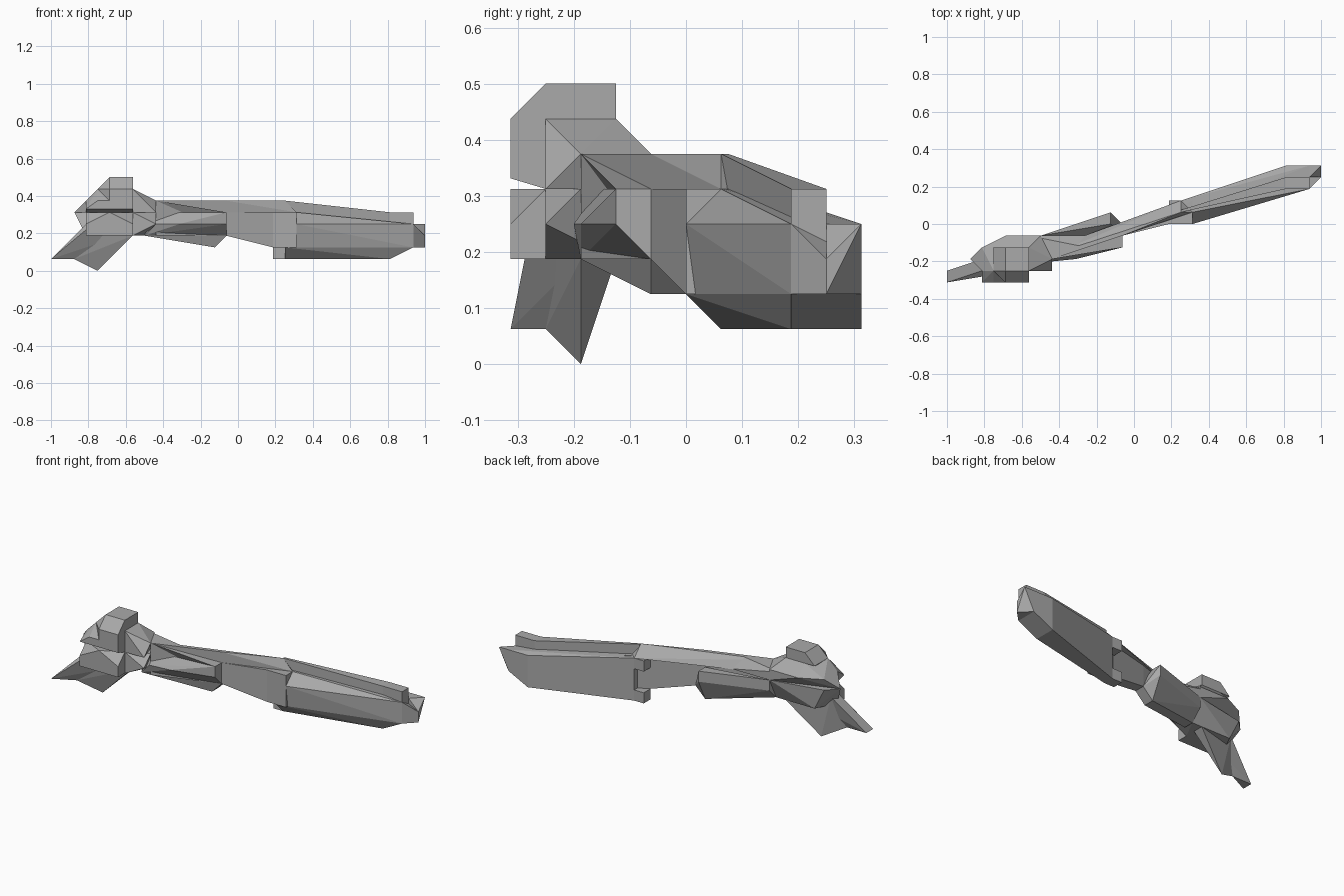
import bpy
import bmesh

default = bpy.data.objects.get("Cube")
if default:
    bpy.data.objects.remove(default, do_unlink=True)

UNIT = 1 / 16  # every corner sits on a coarse modelling grid

grey = bpy.data.materials.new("plain grey")
grey.use_nodes = True
colour = (0.4, 0.4, 0.4, 1)
grey.diffuse_color = colour
grey.node_tree.nodes["Principled BSDF"].inputs["Base Color"].default_value = colour


def finish(name, bm):
    """Turn a bmesh in grid units into a flat shaded object."""
    bmesh.ops.scale(bm, vec=(UNIT, UNIT, UNIT), verts=bm.verts)
    bmesh.ops.recalc_face_normals(bm, faces=bm.faces)
    mesh = bpy.data.meshes.new(name)
    bm.to_mesh(mesh)
    bm.free()
    mesh.materials.append(grey)
    obj = bpy.data.objects.new(name, mesh)
    bpy.context.collection.objects.link(obj)
    return obj


def faceted(name, points):
    """Faceted solid wrapped around a few corner points."""
    bm = bmesh.new()
    for p in points:
        bm.verts.new(p)
    result = bmesh.ops.convex_hull(bm, input=bm.verts)
    loose = set(result["geom_interior"]) | set(result["geom_unused"])
    verts = [v for v in loose if isinstance(v, bmesh.types.BMVert)]
    bmesh.ops.delete(bm, geom=verts, context="VERTS")
    bmesh.ops.dissolve_limit(bm, angle_limit=0.01, verts=bm.verts, edges=bm.edges)
    return finish(name, bm)


def beam(name, sections):
    """Rectangular beam through sections given as x, front, back, bottom, top."""
    bm = bmesh.new()
    rings = []
    for x, front, back, low, high in sections:
        corners = ((front, low), (back, low), (back, high), (front, high))
        rings.append([bm.verts.new((x, y, z)) for y, z in corners])
    for a, b in zip(rings, rings[1:]):
        for i in range(4):
            j = (i + 1) % 4
            bm.faces.new((a[i], a[j], b[j], b[i]))
    bm.faces.new(rings[0])
    bm.faces.new(rings[-1])
    return finish(name, bm)


# Central spine, ridged along the top
beam("spine_wall", [
    (-7, -3, -2, 3, 5),
    (-1, -1, 0, 3, 5),
    (3, 0, 1, 2, 5),
    (5, 0, 2, 2, 5),
])
faceted("spine_ridge", [
    (-7, -3, 6), (-7, -2.6, 6), (-7, -3, 5), (-7, -2, 5),
    (-1, -1, 6), (-1, -1, 5), (-1, 0, 5),
    (4, 1, 6), (3, 0.4, 5), (3, 1, 5), (4, 2, 5), (5, 1, 5),
])

# Raised rail running on to the far end
beam("top_rail", [
    (4, 1, 1.2, 4, 6),
    (13, 3, 4, 4, 5),
    (15, 3, 4, 4, 5),
])

# Deep casing around the far half, bevelled underneath, sloping on top
faceted("casing", [
    (4, 0, 2), (4, 0, 4), (4, 1, 1), (4, 2, 1), (4, 2, 5),
    (5, 0, 4), (5, 1, 5),
    (13, 3, 1), (13, 3, 4), (13, 5, 1), (13, 5, 4),
    (15, 3, 2), (15, 3, 4), (15, 4, 4), (15, 5, 2), (15, 5, 4),
])
# Pointed tip of the casing
faceted("casing_tip", [
    (15, 3, 2), (15, 3, 4), (15, 4, 2), (15, 4, 3.5),
    (16, 4, 2), (16, 4, 3),
])
faceted("casing_tip_back", [
    (15, 4, 2), (15, 5, 2), (15, 4, 4), (15, 5, 4),
    (16, 4, 2), (16, 4, 3), (16, 5, 4),
])
# Small lugs at the near end of the casing
for lug, low in (("lower_lug", 1), ("upper_lug", 4)):
    beam(lug, [(x, 1, 2, low, low + 1) for x in (3, 4)])

# Guards on both sides of the grip
faceted("front_guard_flange", [
    (-7, -3, 6), (-7, -2, 6), (-7, -2.4, 5),
    (-1, -2, 5), (-1, -1, 5), (-1, -1, 4),
])
faceted("front_guard", [
    (-7, -3.2, 4), (-5, -3, 4), (-8, -3, 3), (-7, -2.5, 5),
    (-1, -2, 4), (-1, -2, 5), (-1, -1, 3), (-1, -1, 4.5),
])
faceted("back_guard", [
    (-2, 1, 5), (-2, 1, 4), (-2, 0, 2), (-2, -1, 2), (-2, 0, 5),
    (-1, -1, 3), (-1, 0, 3),
    (-8, -1, 4), (-8, -1, 5), (-8, -2, 3), (-8, -3, 3),
])

# Knotted end, lower half: main mass and a block standing out in front
faceted("lower_knot", [
    (-14, -3, 5), (-13, -4, 3), (-9, -4, 3), (-7, -4, 4), (-9, -4, 5),
    (-7, -3, 5), (-8, -1, 5), (-8, -2, 3), (-12, -2, 3), (-13, -2, 5),
])
faceted("lower_knot_front", [
    (-13, -5, 3), (-13, -5, 4), (-11, -5, 5), (-9, -5, 4), (-9, -5, 3),
    (-13, -4, 3), (-13, -4, 5), (-9, -4, 5), (-9, -4, 3),
])

# Knotted end, upper half, leaving a narrow slit
faceted("upper_knot", [
    (-14, -3, 5), (-13, -4, 6), (-12, -4, 7), (-9, -4, 7),
    (-11, -2, 7), (-9, -2, 7),
    (-13, -2, 6), (-11, -1, 6), (-8, -1, 6), (-8, -1, 5),
    (-7, -4, 5), (-7, -3, 6), (-13, -4, 5),
])
faceted("upper_knot_front", [
    (-13, -5, 5.3), (-12, -5, 6), (-9, -5, 6), (-9, -5, 5.3),
    (-13, -4, 6), (-12, -4, 7), (-9, -4, 7), (-9, -4, 5), (-13, -4, 5),
])
# Shoulder tapering from the knot into the spine
faceted("shoulder", [
    (-9, -1, 6), (-9, -2, 6), (-7, -3, 6), (-8, -1, 5),
    (-4, -2, 6), (-4, -1, 5),
])

# Raised crest on top of the knot
faceted("crest", [
    (-11, -5, 6), (-9, -5, 6), (-11, -5, 7), (-9, -5, 7),
    (-12, -4, 7), (-12, -2, 7), (-11, -4, 8), (-9, -4, 8),
    (-11, -2, 8), (-9, -2, 8), (-9, -2, 7), (-11, -2, 7),
])

# Two tail fins hanging from the knot
faceted("outer_fin", [
    (-16, -5, 1), (-16, -4, 1), (-14, -4, 1), (-13, -4.5, 3.5),
    (-12, -4, 3.5), (-13, -4, 4), (-13, -3, 4), (-10, -3, 3),
])
faceted("inner_fin", [
    (-14, -4, 1), (-12, -3, 0), (-12, -3, 1),
    (-9, -2, 3), (-9, -3, 3), (-12, -4, 4), (-13, -3, 4),
])
